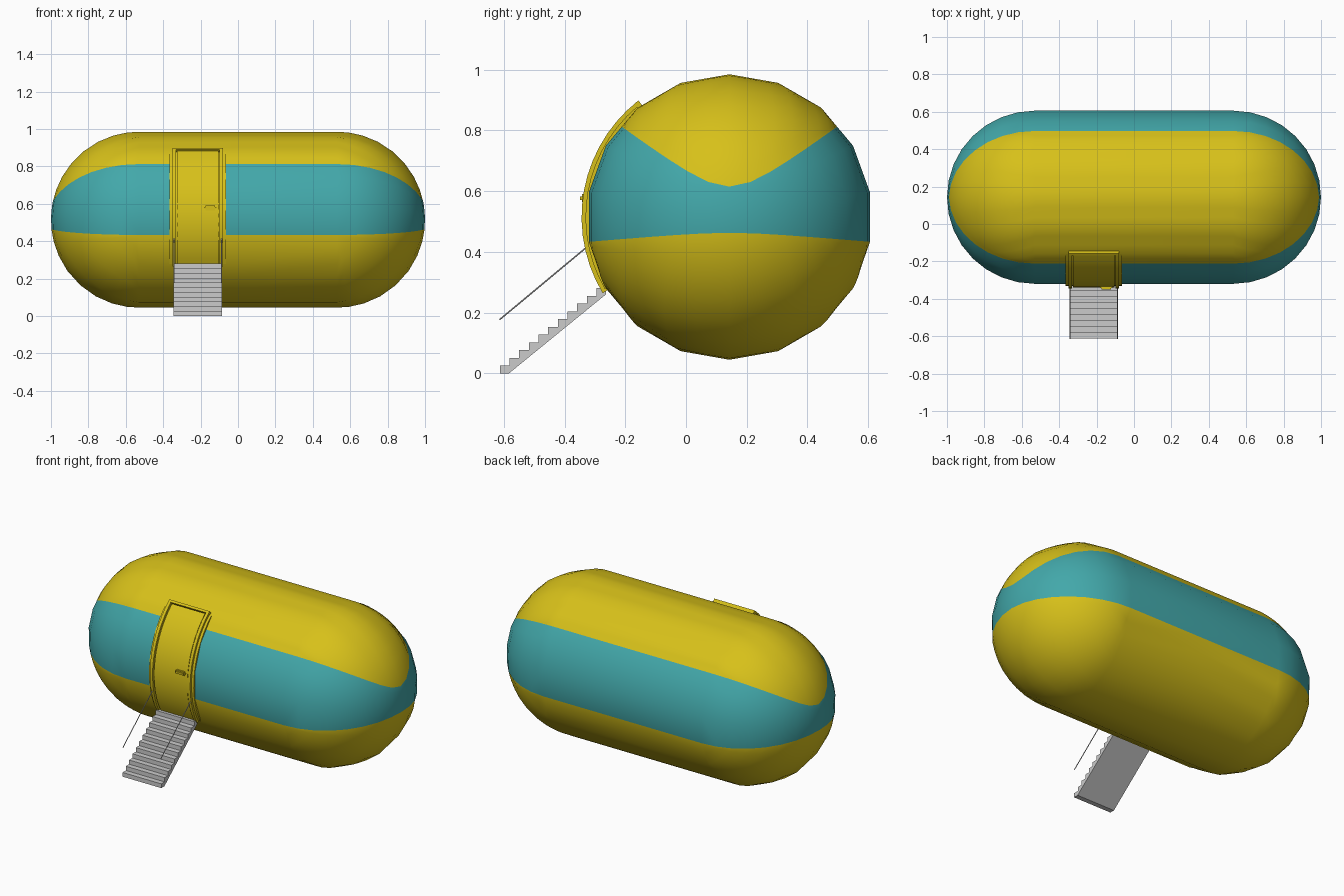
import bpy, bmesh
from math import sin, cos, pi, radians, sqrt
from mathutils import Vector

if "Cube" in bpy.data.objects:
    bpy.data.objects.remove(bpy.data.objects["Cube"])

CY, CZ, R, HALF = 0.143, 0.515, 0.47, 0.53
DOOR_X = -0.215


def material(name, col):
    m = bpy.data.materials.new(name)
    m.diffuse_color = (*col, 1)
    m.use_nodes = True
    m.node_tree.nodes["Principled BSDF"].inputs["Base Color"].default_value = m.diffuse_color
    return m


YELLOW = material("yellow", (0.68, 0.53, 0.01))
TEAL = material("teal", (0.055, 0.39, 0.40))


def finish(name, bm, mats=(), angle=30):
    bmesh.ops.remove_doubles(bm, verts=bm.verts, dist=1e-4)
    bmesh.ops.recalc_face_normals(bm, faces=bm.faces)
    me = bpy.data.meshes.new(name)
    bm.to_mesh(me)
    bm.free()
    for m in mats:
        me.materials.append(m)
    ob = bpy.data.objects.new(name, me)
    bpy.context.collection.objects.link(ob)
    bpy.context.view_layer.objects.active = ob
    ob.select_set(True)
    bpy.ops.object.shade_smooth_by_angle(angle=radians(angle))
    ob.select_set(False)
    return ob


def grid(bm, rows, mat):
    # skin a list of point rows on both ends of the capsule
    for sx in (1, -1):
        vs = [[bm.verts.new((sx * p.x, p.y + CY, p.z + CZ)) for p in r] for r in rows]
        for a, b in zip(vs, vs[1:]):
            for i in range(len(a) - 1):
                bm.faces.new((a[i], a[i + 1], b[i + 1], b[i])).material_index = mat


def ring(phi):
    # point on the 18-sided cross-section, angle measured from the top
    r = R * cos(radians(10)) / cos(radians(phi % 20 - 10))
    return Vector((0, r * sin(radians(phi)), r * cos(radians(phi))))


def end_point(phi, zend, t):
    # stripe line wrapping the rounded end from back (t=0) to front (t=1)
    p, c = ring(phi), abs(cos(pi * t))
    y = p.y * cos(pi * t)
    k = (sqrt(c * c + 0.09) - 0.3) / (sqrt(1.09) - 0.3)
    z = zend + (p.z - zend) * k
    r = p.length + (R - p.length) * (1 - c)
    return Vector((sqrt(max(0, r * r - y * y - z * z)), y, z))


# capsule body with a stripe that narrows round the ends
bm = bmesh.new()
N = 16
shift = Vector((HALF, 0, 0))
half_top = [0, 20 / 3, 40 / 3, 20, 80 / 3, 100 / 3, 40, 45, 50]
top = half_top[::-1] + [-a for a in half_top[1:]]
bottom = [100 + 10 * i for i in range(N + 1)]
stripe = [(50, 0.10), (60, 0.075), (80, 0.015), (100, -0.052)]
back = [a for a, _ in stripe]
for angles, mat in ((top, 0), (bottom, 0), (back, 1), ([-a for a in back], 1)):
    line = [ring(a) for a in angles]
    grid(bm, [line, [p + shift for p in line]], mat)
wraps = [[end_point(a, z, i / N) for i in range(N + 1)] for a, z in stripe]
grid(bm, [[p + shift for p in w] for w in wraps], 1)
for angles, edge in ((top, wraps[0]), (bottom, wraps[-1])):
    seam = [ring(a) for a in angles]
    rows = []
    for j in range(9):
        s = j / 8
        rows.append([a.lerp(b, s).normalized() * (a.length * (1 - s) + b.length * s) + shift
                     for a, b in zip(seam, edge)])
    grid(bm, rows, 0)
finish("capsule_body", bm, (YELLOW, TEAL), 40)


def arc_panel(name, x0, x1, a0, a1, r0, r1, n=14):
    # slab curved around the front of the body
    bm = bmesh.new()
    loops = []
    for i in range(n + 1):
        a = radians(a0 + (a1 - a0) * i / n)
        loops.append([bm.verts.new((x, CY - r * sin(a), CZ + r * cos(a)))
                      for x, r in ((x0, r0), (x1, r0), (x1, r1), (x0, r1))])
    for a, b in zip(loops, loops[1:]):
        for k in range(4):
            bm.faces.new((a[k], a[(k + 1) % 4], b[(k + 1) % 4], b[k]))
    bm.faces.new(loops[0])
    bm.faces.new(loops[-1])
    return finish(name, bm, (YELLOW,))


# door, its raised frame and the flush surround
arc_panel("door_surround", -0.365, -0.065, 40, 120, 0.45, 0.474)
arc_panel("door_panel", -0.325, -0.103, 40.2, 121, 0.45, 0.482)
for side, x in (("left", -0.350), ("right", -0.098)):
    arc_panel("door_frame_" + side, x, x + 0.018, 38, 121, 0.45, 0.487)
arc_panel("door_frame_top", -0.350, -0.080, 38, 39.7, 0.45, 0.487, 1)

# handle
bm = bmesh.new()
bmesh.ops.create_cube(bm, size=1)
bmesh.ops.scale(bm, vec=(0.066, 0.022, 0.026), verts=bm.verts)
bmesh.ops.bevel(bm, geom=bm.edges[:], offset=0.007, segments=2, affect='EDGES')
bmesh.ops.translate(bm, vec=(-0.149, -0.338, 0.577), verts=bm.verts)
finish("door_handle", bm, (YELLOW,))

# stairs: stepped profile extruded across
STEPS, Y0, RUN, RISE = 11, -0.613, 0.0318, 0.0255
prof = []
for i in range(STEPS):
    prof += [(Y0 + i * RUN, i * RISE), (Y0 + i * RUN, (i + 1) * RISE)]
prof += [(Y0 + STEPS * RUN, STEPS * RISE), (Y0 + STEPS * RUN, STEPS * RISE - 0.02), (Y0 + 0.03, 0)]
bm = bmesh.new()
f = bm.faces.new([bm.verts.new((-0.345, y, z)) for y, z in prof])
ext = bmesh.ops.extrude_face_region(bm, geom=[f])
bmesh.ops.translate(bm, vec=(0.26, 0, 0), verts=[v for v in ext["geom"] if isinstance(v, bmesh.types.BMVert)])
finish("stairs", bm)

# thin handrails
for side, s in (("left", -1), ("right", 1)):
    a, b = Vector((0, -0.614, 0.177)), Vector((0, -0.322, 0.42))
    bm = bmesh.new()
    bmesh.ops.create_cone(bm, cap_ends=True, segments=8, radius1=0.0025, radius2=0.0025, depth=(b - a).length)
    bmesh.ops.rotate(bm, verts=bm.verts, matrix=(b - a).to_track_quat('Z', 'Y').to_matrix())
    bmesh.ops.translate(bm, vec=(a + b) / 2 + Vector((DOOR_X + s * 0.127, 0, 0)), verts=bm.verts)
    finish("handrail_" + side, bm)
